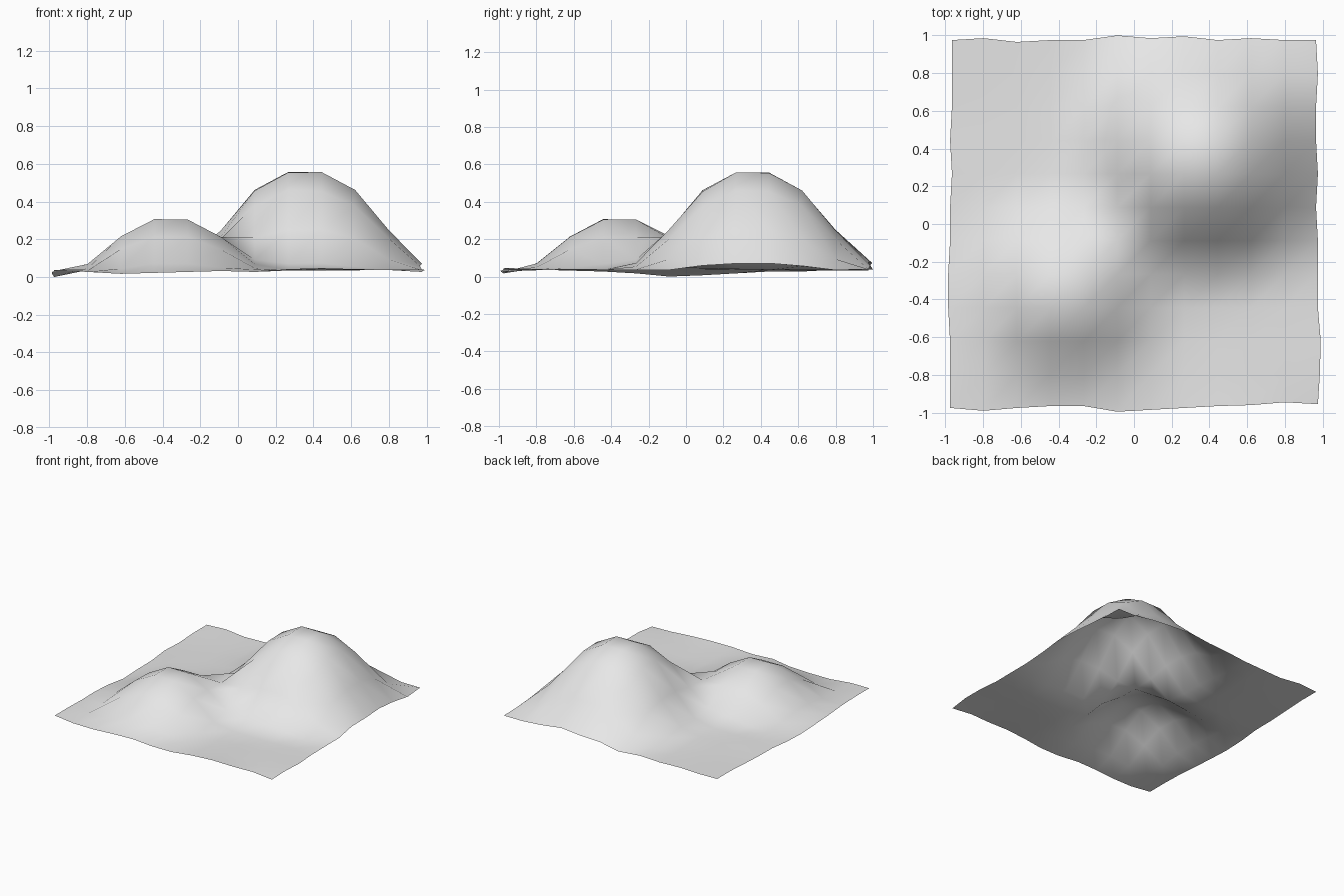
import bpy
import bmesh
import random
from math import hypot

cube = bpy.data.objects.get("Cube")
if cube:
    bpy.data.objects.remove(cube, do_unlink=True)

random.seed(4)
CELLS = 11
HALF = 0.975
STEP = 2 * HALF / CELLS
BASE = 0.04

# Wavy border: outward shift per border vertex, in hundredths
BACK = (0, 1, -1, 0, 0, 2.5, 1, 2, 0, 1, 0, 0)
FRONT = (0, 1.5, 0, -1, -1, 2, 1, 0, -1, -1.5, -3, -2)
LEFT = (0, 0, 0, 1, 1, 0, 0, -1, 0, -1, -1, -1)
RIGHT = (0, 1, 1.5, 0, 0, 0, -1, 0, -1, -1, 0, -1)
# Border heights, in hundredths
LEFT_Z = (4, 4, 3.5, 3, 2, 0.3, 1, 2, 3, 3, 4, 4)
FRONT_Z = (4, 3, 2, 2.5, 3, 3.5, 3, 4.5, 5, 4.5, 4, 3)


def hill(x, y, centre, height, radius):
    """Flat one-cell summit with a smooth falloff around it."""
    dx = max(abs(x - centre) - STEP / 2, 0)
    dy = max(abs(y - centre) - STEP / 2, 0)
    t = min(hypot(dx, dy) / radius, 1)
    return height * (1 - t * t * (3 - 2 * t))


# Ground sheet with two hills
mesh = bpy.data.meshes.new("terrain")
terrain = bpy.data.objects.new("terrain", mesh)
bpy.context.collection.objects.link(terrain)

bm = bmesh.new()
bmesh.ops.create_grid(bm, x_segments=CELLS, y_segments=CELLS, size=HALF)
for v in bm.verts:
    x, y = v.co.x, v.co.y
    i = round((x + HALF) / STEP)
    j = round((y + HALF) / STEP)
    z = BASE + random.uniform(-0.004, 0.004)
    if j == CELLS:
        v.co.y += BACK[i] / 100
    if j == 0:
        v.co.y -= FRONT[i] / 100
        z = FRONT_Z[i] / 100
    if i == CELLS:
        v.co.x += RIGHT[j] / 100
    if i == 0:
        v.co.x -= LEFT[j] / 100
        z = LEFT_Z[j] / 100
    centre = 2 * STEP
    v.co.z = z + hill(x, y, centre, 0.52, 0.635) + hill(x, y, -centre, 0.267, 0.45)

# Rest the lowest point on the floor
low = min(v.co.z for v in bm.verts)
for v in bm.verts:
    v.co.z -= low
for face in bm.faces:
    face.smooth = True
bm.to_mesh(mesh)
bm.free()

# Plain grey surface
grey = bpy.data.materials.new("light grey")
grey.use_nodes = True
colour = (0.8, 0.8, 0.8, 1)
grey.diffuse_color = colour
grey.node_tree.nodes["Principled BSDF"].inputs["Base Color"].default_value = colour
mesh.materials.append(grey)
